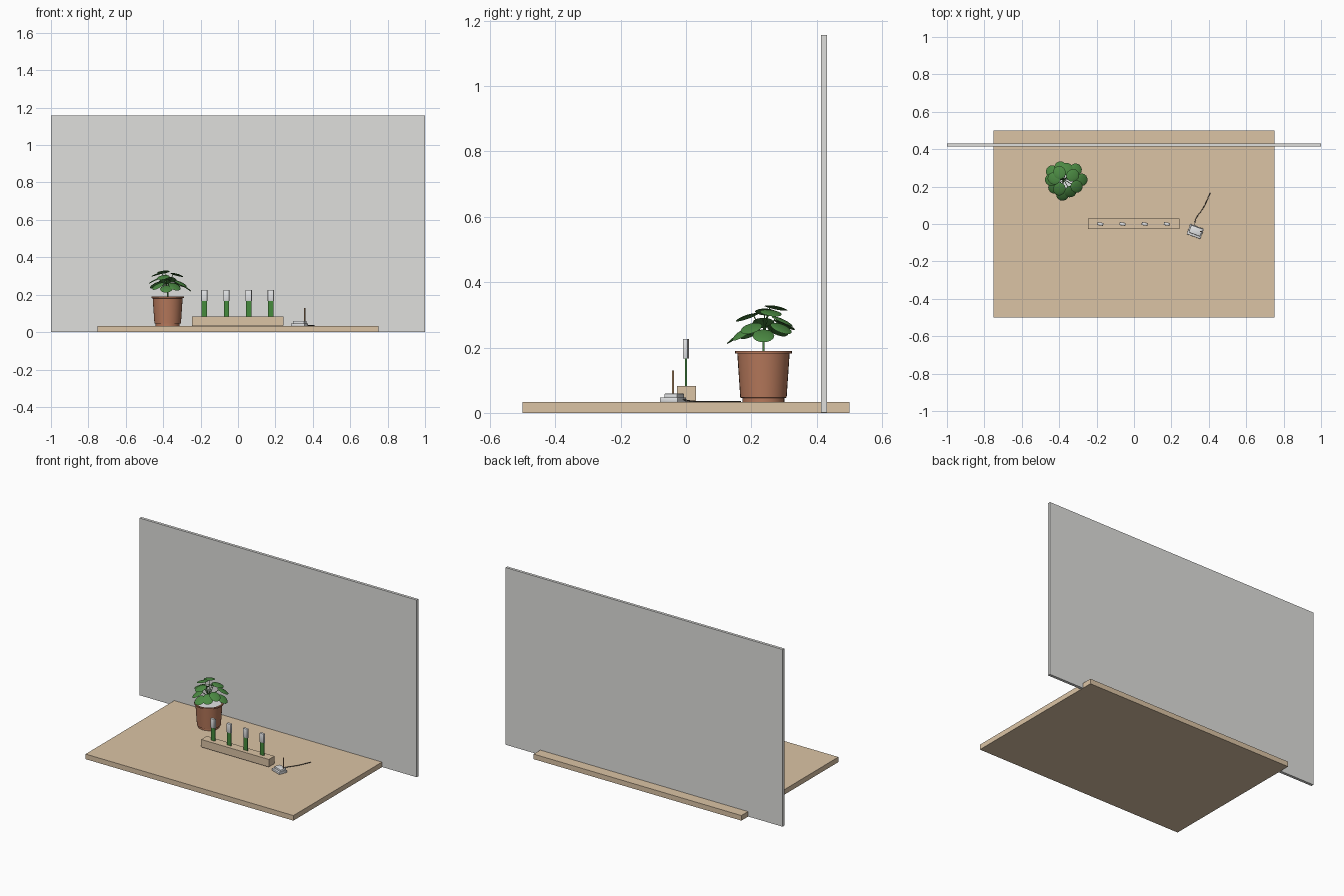
import bpy, bmesh, math
from mathutils import Vector, Matrix

cube = bpy.data.objects.get("Cube")
if cube:
    bpy.data.objects.remove(cube, do_unlink=True)


def material(name, r, g, b):
    m = bpy.data.materials.new(name)
    m.use_nodes = True
    m.diffuse_color = (r, g, b, 1)
    m.node_tree.nodes["Principled BSDF"].inputs["Base Color"].default_value = (r, g, b, 1)
    return m


WOOD = material("pale wood", 0.71, 0.55, 0.375)
PANEL = material("grey panel", 0.74, 0.74, 0.72)
CLAY = material("terracotta", 0.47, 0.19, 0.105)
LEAF = material("leaf green", 0.07, 0.25, 0.055)
STALK = material("board green", 0.06, 0.26, 0.045)
SILVER = material("light grey", 0.77, 0.78, 0.79)
CABLE = material("dark cable", 0.07, 0.06, 0.05)
BROWN = material("copper brown", 0.47, 0.28, 0.15)


def finish(name, bm, mat, smooth=False):
    bmesh.ops.recalc_face_normals(bm, faces=bm.faces[:])
    me = bpy.data.meshes.new(name)
    bm.to_mesh(me)
    bm.free()
    ob = bpy.data.objects.new(name, me)
    bpy.context.collection.objects.link(ob)
    me.materials.append(mat)
    if smooth:
        bpy.ops.object.select_all(action="DESELECT")
        ob.select_set(True)
        bpy.context.view_layer.objects.active = ob
        bpy.ops.object.shade_smooth_by_angle(angle=math.radians(35))
    return ob


def box(name, centre, size, mat, turn=0, bevel=0):
    bm = bmesh.new()
    bmesh.ops.create_cube(bm, size=1, matrix=Matrix.Diagonal((*size, 1)))
    if bevel:
        bmesh.ops.bevel(bm, geom=bm.edges[:], offset=bevel, segments=2, affect="EDGES", profile=0.5)
    ob = finish(name, bm, mat, bevel > 0)
    ob.location = centre
    ob.rotation_euler.z = math.radians(turn)
    return ob


def lathe(name, profile, centre, mat, sides=32):
    bm = bmesh.new()
    verts = [bm.verts.new((r, 0, z)) for r, z in profile]
    edges = [bm.edges.new(p) for p in zip(verts, verts[1:])]
    bmesh.ops.spin(bm, geom=verts + edges, cent=(0, 0, 0), axis=(0, 0, 1),
                   angle=math.tau, steps=sides)
    bmesh.ops.remove_doubles(bm, verts=bm.verts[:], dist=0.0001)
    ob = finish(name, bm, mat, True)
    ob.location = centre
    return ob


def tube(name, points, radius, mat):
    cu = bpy.data.curves.new(name, "CURVE")
    cu.dimensions = "3D"
    cu.bevel_depth = radius
    cu.bevel_resolution = 1
    cu.resolution_u = 4
    cu.use_fill_caps = True
    sp = cu.splines.new("BEZIER")
    sp.bezier_points.add(len(points) - 1)
    for bp, p in zip(sp.bezier_points, points):
        bp.co = p
        bp.handle_left_type = bp.handle_right_type = "AUTO"
    ob = bpy.data.objects.new(name, cu)
    cu.materials.append(mat)
    bpy.context.collection.objects.link(ob)
    return ob


# Table board and the upright panel through its rear
box("table_board", (0, 0, 0.0165), (1.5, 1, 0.033), WOOD)
box("rear_panel", (0, 0.4225, 0.579), (2, 0.018, 1.156), PANEL)

# Flower pot: foot, tapering wall, rim and hollow mouth
POT = Vector((-0.376, 0.237, 0.033))
lathe("flower_pot", [(0, 0), (0.064, 0), (0.064, 0.012), (0.071, 0.014), (0.08, 0.148),
                     (0.087, 0.149), (0.087, 0.157), (0.077, 0.157), (0.075, 0.138)], POT, CLAY)
lathe("pot_filling", [(0, 0.143), (0.076, 0.143), (0.076, 0.138), (0, 0.138)], POT, SILVER)

# Plant: main stem carrying flat round leaves on thin stalks
crown = POT + Vector((0, 0, 0.185))
tube("plant_stem", [POT + Vector((0, 0, 0.14)), crown], 0.004, LEAF)


def leaf(name, degrees, reach, height, tilt):
    angle = math.radians(degrees)
    out = Vector((math.cos(angle), math.sin(angle), 0))
    slope = Matrix.Rotation(angle, 4, "Z") @ Matrix.Rotation(math.radians(tilt), 4, "Y")
    place = Matrix.Translation(POT + out * reach + Vector((0, 0, height))) @ slope
    length = 0.037
    bm = bmesh.new()
    bmesh.ops.create_uvsphere(bm, u_segments=14, v_segments=6, radius=1,
                              matrix=Matrix.Diagonal((length, length * 0.9, 0.0035, 1)))
    # cup the blade so that its edge droops
    for v in bm.verts:
        v.co.z -= 0.003 * (v.co.xy.length / length) ** 2
    bm.transform(place)
    finish(name, bm, LEAF, True)
    tip = place @ Vector((-length * 0.6, 0, 0))
    tube(name + "_stalk", [crown, crown.lerp(tip, 0.5) + Vector((0, 0, 0.006)), tip], 0.0018, LEAF)


# direction, reach, height and tilt of each leaf
leaves = [(0, 0.098, 0.205, 32), (40, 0.085, 0.228, 28), (75, 0.060, 0.250, 25),
          (105, 0.068, 0.238, 25), (145, 0.078, 0.222, 30), (180, 0.068, 0.245, 25),
          (220, 0.068, 0.215, 32), (265, 0.083, 0.200, 32), (300, 0.075, 0.212, 35),
          (332, 0.080, 0.228, 28), (25, 0.054, 0.275, 16), (120, 0.045, 0.290, 12),
          (172, 0.052, 0.278, 16), (245, 0.056, 0.262, 20)]
for i, spec in enumerate(leaves):
    leaf(f"leaf_{i + 1}", *spec)

# Sensor stand: wooden block with four green strips and silver heads
box("stand_base", (-0.002, 0.001, 0.0345), (0.486, 0.056, 0.003), CABLE)
box("stand_block", (-0.002, 0.001, 0.0595), (0.488, 0.058, 0.047), WOOD)
for i in range(4):
    x = -0.18 + i * 0.1185
    box(f"strip_{i + 1}", (x, 0, 0.127), (0.029, 0.005, 0.09), STALK)
    box(f"strip_head_{i + 1}", (x, 0, 0.196), (0.032, 0.016, 0.060), SILVER, -8, 0.002)

# Small device with a raised lid, an upright pin and a cable behind
box("device_base", (0.328, -0.04, 0.040), (0.078, 0.058, 0.014), SILVER, -20, 0.002)
box("device_lid", (0.330, -0.036, 0.052), (0.066, 0.042, 0.014), SILVER, -20, 0.003)
tube("device_pin", [(0.357, -0.04, 0.04), (0.357, -0.04, 0.13)], 0.004, BROWN)
tube("device_cable", [(0.325, -0.02, 0.043), (0.328, 0.02, 0.036), (0.37, 0.085, 0.035),
                      (0.408, 0.167, 0.035)], 0.002, CABLE)
